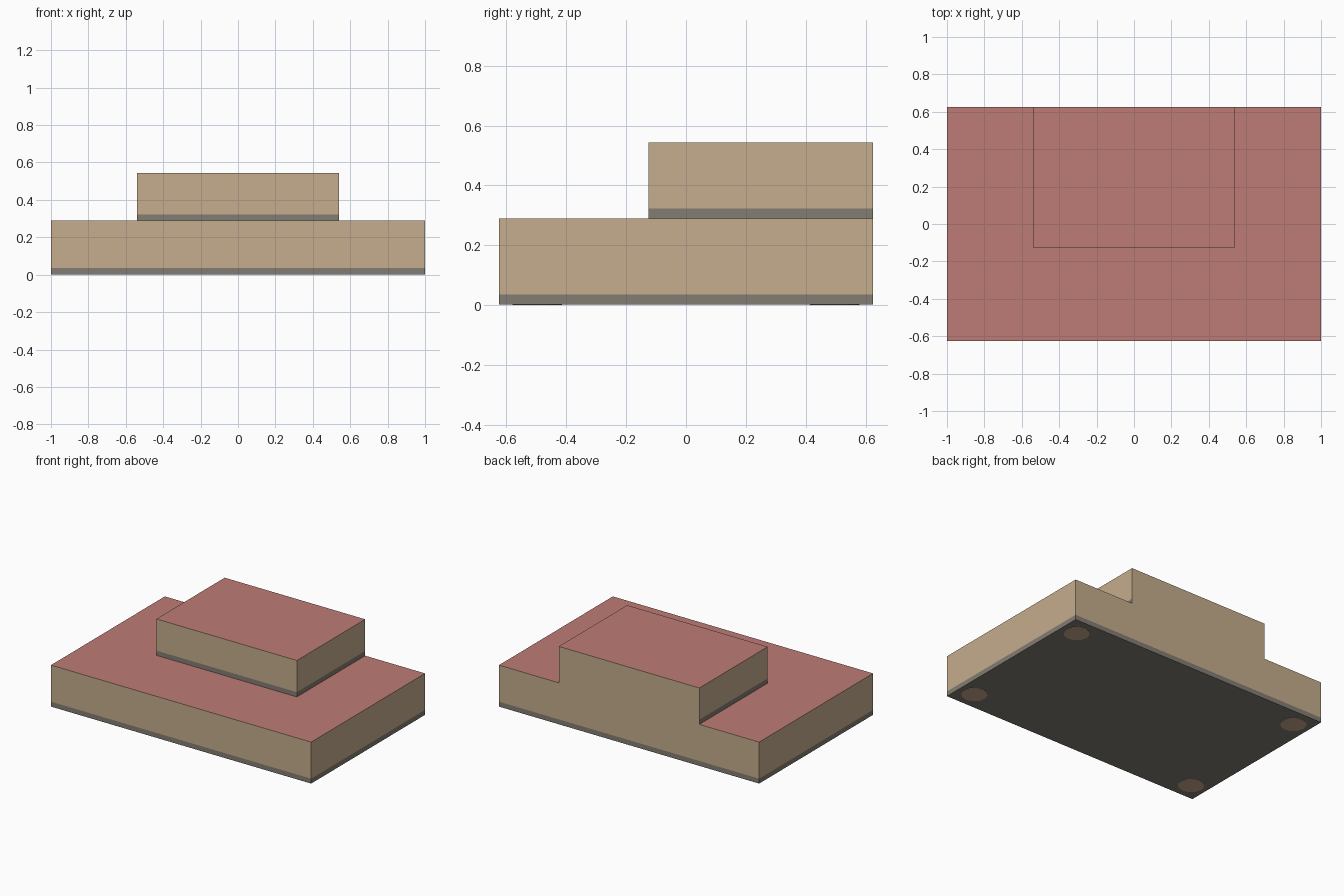
import bpy, bmesh
from mathutils import Matrix, Vector

if "Cube" in bpy.data.objects:
    bpy.data.objects.remove(bpy.data.objects["Cube"])


def material(name, rgb):
    """Flat colour from sRGB bytes."""
    lin = [((c / 255 + 0.055) / 1.055) ** 2.4 for c in rgb]
    m = bpy.data.materials.new(name)
    m.diffuse_color = (*lin, 1)
    m.use_nodes = True
    m.node_tree.nodes["Principled BSDF"].inputs["Base Color"].default_value = m.diffuse_color
    return m


TAN = material("tan_side", (197, 173, 141))
GREY = material("grey_trim", (132, 125, 114))
RED = material("dusty_red_top", (189, 124, 118))
PAD = material("brown_pad", (202, 171, 145))


def finish(name, bm, mats):
    mesh = bpy.data.meshes.new(name)
    bm.to_mesh(mesh)
    bm.free()
    for m in mats:
        mesh.materials.append(m)
    obj = bpy.data.objects.new(name, mesh)
    bpy.context.collection.objects.link(obj)
    return obj


def slab(name, lo, hi, trim_z, trim_on_back, open_bottom=False):
    """Box with a red top, tan sides and a grey band round the foot."""
    lo, hi = Vector(lo), Vector(hi)
    bm = bmesh.new()
    size = Matrix.Diagonal((*(hi - lo), 1))
    bmesh.ops.create_cube(bm, size=1, matrix=Matrix.Translation((lo + hi) / 2) @ size)
    bmesh.ops.bisect_plane(bm, geom=bm.verts[:] + bm.edges[:] + bm.faces[:],
                           plane_co=(0, 0, trim_z), plane_no=(0, 0, 1))
    bm.normal_update()
    for f in bm.faces:
        back = f.normal.y > 0.5
        if f.normal.z > 0.5:
            f.material_index = 2
        elif f.calc_center_median().z < trim_z and (trim_on_back or not back):
            f.material_index = 1
    if open_bottom:
        bmesh.ops.delete(bm, geom=[f for f in bm.faces if f.normal.z < -0.5],
                         context='FACES_ONLY')
    return finish(name, bm, [TAN, GREY, RED])


# Wide lower platform and smaller upper step, flush at the back
slab("lower_platform", (-1, -0.625, 0.002), (1, 0.625, 0.29), 0.036, True)
slab("upper_step", (-0.54, -0.125, 0.29), (0.54, 0.625, 0.543), 0.323, False, True)

# Four flat pads under the corners
for side, sx in (("left", -1), ("right", 1)):
    for end, sy in (("front", -1), ("back", 1)):
        bm = bmesh.new()
        bmesh.ops.create_cone(bm, cap_ends=True, segments=12, radius1=0.083,
                              radius2=0.083, depth=0.003,
                              matrix=Matrix.Translation((sx * 0.883, sy * 0.497, 0.0015)))
        finish(f"{end}_{side}_foot_pad", bm, [PAD])
